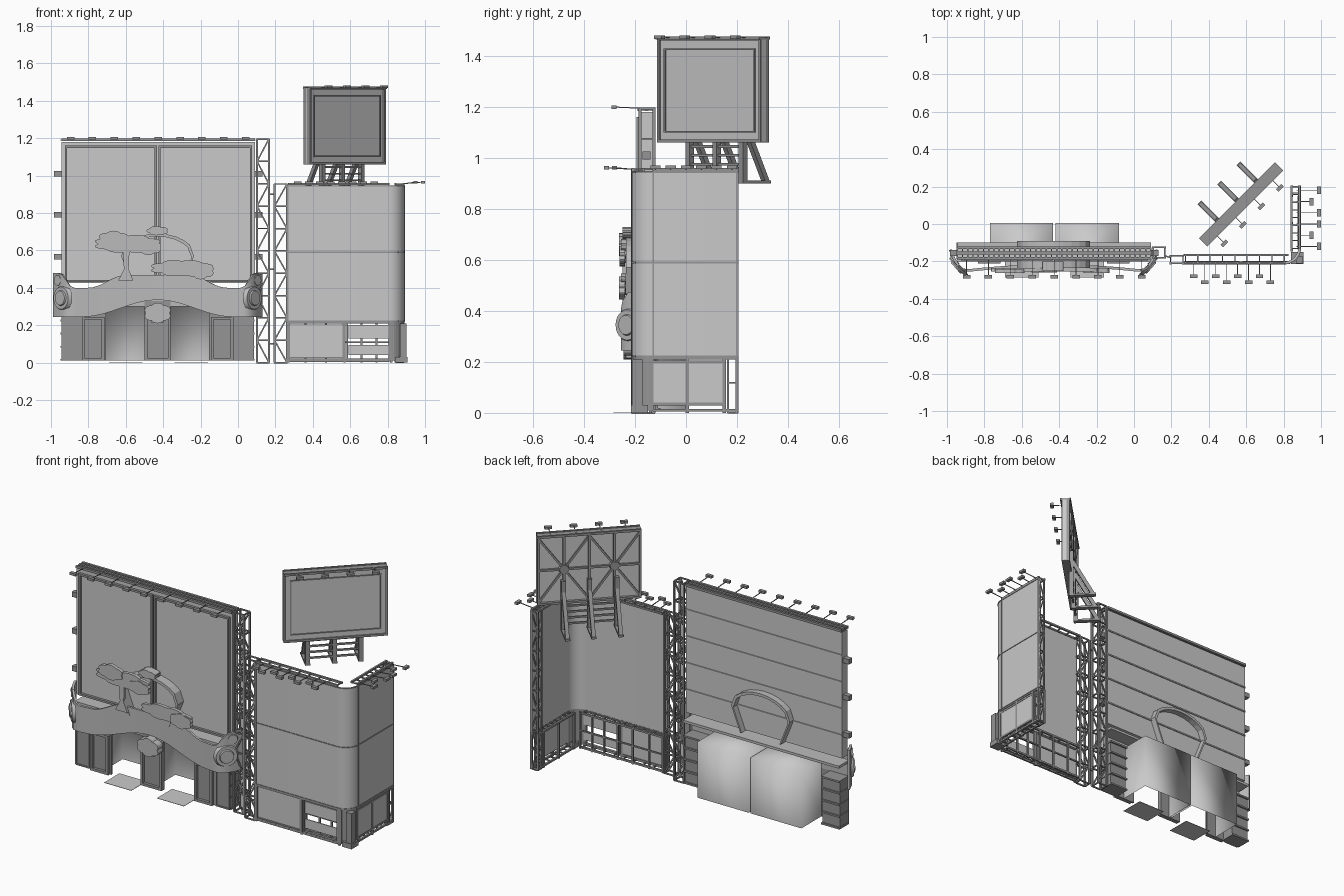
import bpy, bmesh, math
from mathutils import Vector, Matrix

if "Cube" in bpy.data.objects:
    bpy.data.objects.remove(bpy.data.objects["Cube"])

COLOURS = {}
for cname, v in (("panel_grey", 0.59), ("ornament_grey", 0.5), ("frame_grey", 0.3)):
    COLOURS[cname] = bpy.data.materials.new(cname)
    COLOURS[cname].diffuse_color = (v, v, v, 1)
PANEL, ORNAMENT, FRAME = "panel_grey", "ornament_grey", "frame_grey"


class Part:
    """Collects boxes, bars and extruded outlines into one object."""
    def __init__(self, name, colour):
        self.name, self.colour, self.bm = name, colour, bmesh.new()

    def box(self, x0, x1, y0, y1, z0, z1):
        m = Matrix.Translation(((x0 + x1) / 2, (y0 + y1) / 2, (z0 + z1) / 2)) @ \
            Matrix.Diagonal((x1 - x0, y1 - y0, z1 - z0, 1))
        bmesh.ops.create_cube(self.bm, size=1, matrix=m)

    def bar(self, p, q, w=0.008):
        p, q = Vector(p), Vector(q)
        d = q - p
        m = Matrix.Translation((p + q) / 2) @ d.to_track_quat('Z', 'Y').to_matrix().to_4x4() @ \
            Matrix.Diagonal((w, w, d.length, 1))
        bmesh.ops.create_cube(self.bm, size=1, matrix=m)

    def frame(self, x0, x1, y0, y1, z0, z1, w):
        for a, b in ((x0, x0 + w), (x1 - w, x1)):
            self.box(a, b, y0, y1, z0, z1)
        for a, b in ((z0, z0 + w), (z1 - w, z1)):
            self.box(x0 + w, x1 - w, y0, y1, a, b)

    def prism(self, pts, y0, y1):
        vs = [self.bm.verts.new((x, y0, z)) for x, z in pts]
        f = self.bm.faces.new(vs)
        r = bmesh.ops.extrude_face_region(self.bm, geom=[f])
        bmesh.ops.translate(self.bm, vec=(0, y1 - y0, 0),
                            verts=[v for v in r['geom'] if isinstance(v, bmesh.types.BMVert)])

    def strip(self, path, zs, t):
        """Upright sheet along plan points, thickened to the left of the path."""
        rings = []
        for i, (x, y) in enumerate(path):
            a, b = Vector(path[max(i - 1, 0)]), Vector(path[min(i + 1, len(path) - 1)])
            d = (b - a).normalized() * t
            lo, hi = zs(i)
            rings.append([self.bm.verts.new(c) for c in ((x, y, lo), (x, y, hi),
                          (x - d.y, y + d.x, hi), (x - d.y, y + d.x, lo))])
        for a, b in zip(rings, rings[1:]):
            for k in range(4):
                self.bm.faces.new((a[k], b[k], b[(k + 1) % 4], a[(k + 1) % 4]))
        self.bm.faces.new(rings[0])
        self.bm.faces.new(rings[-1])

    def disc(self, c, n, r, h):
        m = Matrix.Translation(c) @ Vector(n).to_track_quat('Z', 'Y').to_matrix().to_4x4()
        bmesh.ops.create_cone(self.bm, cap_ends=True, segments=24, radius1=r, radius2=r * 0.85,
                              depth=h, matrix=m)

    def tower(self, x0, x1, y0, y1, z0, z1, n, w=0.009):
        for x in (x0, x1):
            for y in (y0, y1):
                self.bar((x, y, z0), (x, y, z1), w)
        for i in range(n + 1):
            z = z0 + (z1 - z0) * i / n
            zn = z + (z1 - z0) / n
            for y in (y0, y1):
                self.bar((x0, y, z), (x1, y, z), w * .7)
                if i < n:
                    a, b = (x0, x1) if i % 2 else (x1, x0)
                    self.bar((a, y, z), (b, y, zn), w * .7)
            for x in (x0, x1):
                self.bar((x, y0, z), (x, y1, z), w * .7)

    def lamp(self, base, head, along_x=True):
        self.bar(base, head, 0.004)
        a, b = (0.02, 0.01) if along_x else (0.01, 0.02)
        x, y, z = head
        self.box(x - a, x + a, y - b, y + b, z - 0.008, z + 0.006)

    def done(self, smooth=False):
        bmesh.ops.recalc_face_normals(self.bm, faces=self.bm.faces)
        me = bpy.data.meshes.new(self.name)
        self.bm.to_mesh(me)
        self.bm.free()
        me.materials.append(COLOURS[self.colour])
        ob = bpy.data.objects.new(self.name, me)
        bpy.context.collection.objects.link(ob)
        if smooth:
            bpy.context.view_layer.objects.active = ob
            ob.select_set(True)
            bpy.ops.object.shade_smooth_by_angle(angle=math.radians(35))
            ob.select_set(False)
        return ob


C = -0.43  # centre line of the entrance

# Large double billboard
p = Part("large_billboard", PANEL)
p.box(-0.945, 0.09, -0.18, -0.13, 0.425, 1.18)
for z in (0.56, 0.72, 0.88, 1.04):
    p.box(-0.945, 0.09, -0.13, -0.124, z, z + 0.008)
p.done()
p = Part("billboard_frames", FRAME)
for x0, x1 in ((-0.925, C - 0.004), (C + 0.004, 0.075)):
    p.frame(x0, x1, -0.195, -0.18, 0.43, 1.16, 0.012)
for z in (0.565, 0.79, 1.01):
    for x in (-0.985, 0.09):
        p.box(x, x + 0.04, -0.17, -0.14, z - 0.015, z + 0.015)
# Truss and lamps along the top
for y in (-0.183, -0.155, -0.127):
    p.bar((-0.945, y, 1.192), (0.09, y, 1.192), 0.014)
for i in range(38):
    x = -0.945 + 1.035 * i / 37
    p.bar((x, -0.185, 1.19), (x, -0.125, 1.19), 0.007)
for i in range(9):
    x = -0.895 + 0.117 * i
    p.lamp((x, -0.18, 1.195), (x, -0.282, 1.2))
p.done()

# Lattice towers
p = Part("lattice_towers", FRAME)
p.tower(0.102, 0.165, -0.18, -0.125, 0, 1.195, 10, 0.011)
p.tower(0.195, 0.262, -0.21, -0.17, 0, 0.955, 8, 0.011)
for z in (0.1, 0.5, 0.9):
    p.bar((0.165, -0.17, z), (0.195, -0.18, z))
p.done()

# Entrance facade with banded end blocks and framed piers
p = Part("entrance_facade", FRAME)
for s in (-1, 1):
    a, b = sorted((C + s * 0.515, C + s * 0.4))
    p.box(a, b, -0.195, -0.11, 0.01, 0.3)
    for z in (0.01, 0.08, 0.15, 0.22, 0.29):
        p.box(a - 0.004, b + 0.004, -0.19, -0.1, z, z + 0.01)
    a, b = sorted((C + s * 0.4, C + s * 0.275))
    p.box(a, b, -0.195, -0.185, 0.01, 0.32)
    a, b = sorted((C + s * 0.405, C + s * 0.285))
    p.frame(a, b, -0.212, -0.195, 0.01, 0.245, 0.015)
    a, b = sorted((C + s * 0.51, C + s * 0.42))
    p.frame(a, b, -0.2, -0.195, 0.01, 0.245, 0.008)
p.box(C - 0.07, C + 0.07, -0.195, -0.185, 0.01, 0.33)
p.frame(C - 0.07, C + 0.07, -0.212, -0.195, 0.01, 0.245, 0.015)
p.done()
p = Part("canopy", ORNAMENT)
p.box(-0.945, 0.09, -0.2, -0.1, 0.375, 0.39)
p.box(-0.945, 0.09, -0.195, -0.185, 0.3, 0.39)
p.done()

# Door alcoves, open towards the front and below
for name, x0, x1 in (("left_alcove", -0.77, -0.432), ("right_alcove", -0.42, -0.08)):
    p = Part(name, PANEL)
    p.box(x0, x1, -0.185, 0.005, 0.01, 0.345)
    gone = [f for f in p.bm.faces if f.calc_center_median().y < -0.18 or f.calc_center_median().z < 0.02]
    bmesh.ops.delete(p.bm, geom=gone, context='FACES')
    for f in p.bm.faces:
        f.smooth = True
    p.done()

p = Part("door_mats", PANEL)
for x0, x1 in ((-0.69, -0.51), (-0.34, -0.16)):
    p.box(x0, x1, -0.285, -0.14, 0, 0.002)
p.done()

# Curved ribbon banner whose ends sweep back
path, N = [], 48
for i in range(N + 1):
    d = -0.56 + 1.12 * i / N
    k = max(0, abs(d) - 0.47) / 0.09
    path.append((C + d, -0.23 - 0.025 * min(1, abs(d) / 0.45) ** 2 + 0.115 * k * k))


def ribbon(i):
    d = abs(path[i][0] - C)
    low = 0.245 + 0.09 * (0.5 + 0.5 * math.cos(math.pi * min(1, d / 0.4)))
    top = 0.4 + 0.068 * (0.5 + 0.5 * math.cos(math.pi * min(1, max(0, d - 0.17) / 0.2)))
    return low, top + 0.08 * min(1, max(0, d - 0.46) / 0.06)


p = Part("ribbon_banner", ORNAMENT)
p.strip(path, ribbon, 0.014)
p.done(True)

p = Part("end_medallions", ORNAMENT)
for s in (-1, 1):
    n = Vector((s * 0.75, -0.66, 0))
    c = Vector((C + s * 0.51, -0.225, 0.345))
    p.disc(c, n, 0.07, 0.02)
    p.disc(c + n * 0.01, n, 0.045, 0.016)
    p.disc(c + Vector((s * 0.02, 0.03, 0.095)), n, 0.032, 0.018)
p.done(True)


def cloud(cx, cz, w, h, bumps):
    pts = []
    for i in range(bumps * 6):
        a = 2 * math.pi * i / (bumps * 6)
        r = 0.85 + 0.15 * abs(math.sin(a * bumps / 2))
        pts.append((cx + w * r * math.cos(a), cz + h * r * math.sin(a)))
    return pts


# Cut-out trees and the shield over the middle pier
p = Part("cutout_trees", ORNAMENT)
p.prism(cloud(-0.59, 0.635, 0.185, 0.05, 8), -0.255, -0.235)
p.prism(cloud(-0.665, 0.66, 0.085, 0.045, 6), -0.262, -0.24)
p.prism(cloud(-0.48, 0.615, 0.075, 0.04, 6), -0.26, -0.24)
p.prism(cloud(-0.3, 0.505, 0.175, 0.045, 8), -0.255, -0.235)
p.prism(cloud(-0.2, 0.49, 0.075, 0.045, 6), -0.262, -0.24)
p.prism([(-0.64, 0.44), (-0.56, 0.44), (-0.585, 0.5), (-0.58, 0.6), (-0.615, 0.6), (-0.61, 0.5)],
        -0.25, -0.235)
p.prism(cloud(C, 0.265, 0.075, 0.055, 6), -0.245, -0.2)
p.box(C - 0.035, C + 0.035, -0.235, -0.2, 0.215, 0.26)
p.done()

# Arch band passing through the billboard, with a crest
p = Part("arch_band", ORNAMENT)
outer = [(0.135, 0.42), (0.195, 0.57)] + \
        [(0.21 * math.cos(a), 0.55 + 0.14 * math.sin(a)) for a in
         [math.radians(35 + 13.75 * k) for k in range(9)]] + [(-0.195, 0.57), (-0.135, 0.42)]
for (a, b), (c, d) in zip(outer, outer[1:]):
    q = 0.93
    p.prism([(C + a, b), (C + c, d), (C + c * q, 0.42 + (d - 0.42) * .94),
             (C + a * q, 0.42 + (b - 0.42) * .94)], -0.235, -0.092)
p.prism(cloud(C, 0.705, 0.06, 0.025, 5), -0.25, -0.2)
p.done()

# Rounded corner wall on the right
X, Y, R = 0.89, -0.213, 0.085
arc = [(X - R + R * math.sin(a), Y + R - R * math.cos(a)) for a in
       [math.pi / 2 * k / 10 for k in range(11)]]
edge = [(0.268, Y)] + arc + [(X, 0.205)]
p = Part("corner_wall", PANEL)
p.strip(edge, lambda i: (0.222, 0.945), 0.012)
p.done(True)

p = Part("wall_trim", FRAME)
for z in (0.222, 0.59, 0.945):
    for a, b in zip(edge, edge[1:]):
        p.bar((*a, z), (*b, z), 0.006)
for x, y in ((0.268, Y), arc[-1], (X, 0.2)):
    p.bar((x, y, 0.222), (x, y, 0.945), 0.006)
# Inner truss along both wings
for z in (0.01, 0.215, 0.955):
    for o in (0, 0.042):
        p.bar((0.268, -0.208 + o, z), (0.81, -0.208 + o, z), 0.011)
        p.bar((0.885 - o, -0.13, z), (0.885 - o, 0.205, z), 0.011)
    for i in range(9):
        x, y = 0.275 + 0.066 * i, -0.13 + 0.041 * i
        p.bar((x, -0.208, z), (x, -0.166, z), 0.006)
        p.bar((0.843, y, z), (0.885, y, z), 0.006)
p.tower(0.845, 0.885, 0.165, 0.2, 0, 0.95, 8, 0.009)
p.done()

# Street level panels and framing
p = Part("street_panels", PANEL)
p.box(0.275, 0.56, -0.207, -0.197, 0.025, 0.205)
for z0, z1 in ((0.04, 0.095), (0.13, 0.2)):
    p.box(0.59, 0.825, -0.205, -0.199, z0, z1)
p.box(0.874, 0.889, -0.135, 0.15, 0.035, 0.205)
p.done()
p = Part("street_framing", FRAME)
p.frame(0.27, 0.565, -0.213, -0.197, 0.015, 0.215, 0.007)
p.frame(0.58, 0.835, -0.213, -0.197, 0.015, 0.215, 0.007)
for x in (0.27, 0.36, 0.47, 0.57, 0.66, 0.74, 0.82):
    p.bar((x, -0.166, 0), (x, -0.166, 0.22), 0.01)
for x in (0.27, 0.57, 0.82):
    p.bar((x, -0.208, 0), (x, -0.208, 0.22), 0.012)
p.bar((0.27, -0.166, 0.11), (0.82, -0.166, 0.11), 0.008)
for y in (-0.14, 0.005, 0.15, 0.2):
    for x in (0.843, 0.885):
        p.bar((x, y, 0), (x, y, 0.22), 0.012)
for z in (0.035, 0.2):
    p.bar((0.885, -0.14, z), (0.885, 0.15, z), 0.012)
p.strip(arc, lambda i: (0.01, 0.222), 0.012)
p.frame(0.84, 0.905, -0.215, -0.15, 0.0, 0.03, 0.02)
p.box(0.865, 0.9, -0.21, -0.17, 0.02, 0.21)
p.done()

# Lamps on the corner wall
p = Part("wall_lamps", FRAME)
for i in range(8):
    x = 0.32 + 0.0585 * i
    p.lamp((x, -0.2, 0.955), (x, -0.28 if i % 2 == 0 else -0.312, 0.962))
for y, x in ((0.18, 0.985), (0.12, 0.945), (0.06, 0.985), (0, 0.985), (-0.06, 0.945), (-0.12, 0.985)):
    p.lamp((0.87, y, 0.955), (x + 0.004, y, 0.965), False)
p.done()

# Rooftop sign turned forty five degrees, on three braced legs
L = 0.287
p = Part("rooftop_sign", PANEL)
p.box(-L, L, -0.014, 0.008, 1.065, 1.465)
sign = p.done()
p = Part("rooftop_sign_frame", FRAME)
p.frame(-L, L, -0.022, 0.025, 1.06, 1.472, 0.012)
p.frame(-L + 0.035, L - 0.035, -0.02, -0.014, 1.1, 1.43, 0.006)
for x in (-0.14, 0, 0.14):
    p.bar((x, 0.016, 1.065), (x, 0.016, 1.465), 0.014)
for s in (-1, 1):
    for a in (-1, 1):
        p.bar((s * 0.14 - 0.14, 0.016, 1.265 - a * 0.19), (s * 0.14 + 0.14, 0.016, 1.265 + a * 0.19), 0.011)
    p.disc((s * 0.14, 0.016, 1.265), (0, 1, 0), 0.03, 0.02)
p.bar((-L, 0.016, 1.265), (L, 0.016, 1.265), 0.012)
for y in (-0.025, 0.025):
    p.bar((-L, y, 1.47), (L, y, 1.47), 0.012)
for x in (-0.15, 0, 0.145):
    p.box(x - 0.012, x + 0.012, 0.01, 0.035, 0.9, 1.2)
    p.box(x - 0.014, x + 0.014, 0.01, 0.165, 0.9, 0.912)
    p.bar((x, 0.15, 0.905), (x, 0.03, 1.13), 0.022)
for z in (0.94, 0.975, 1.01, 1.045):
    p.bar((-0.15, 0.022, z), (0.145, 0.022, z), 0.01)
for x in (-0.21, -0.07, 0.07, 0.21):
    p.lamp((x, 0, 1.472), (x, -0.085, 1.475))
for ob in (sign, p.done()):
    ob.location = (0.572, 0.105, 0)
    ob.rotation_euler = (0, 0, math.radians(45))

for m in bpy.data.materials:
    if m.users and not m.is_grease_pencil:
        m.use_nodes = True
        m.node_tree.nodes["Principled BSDF"].inputs["Base Color"].default_value = m.diffuse_color
